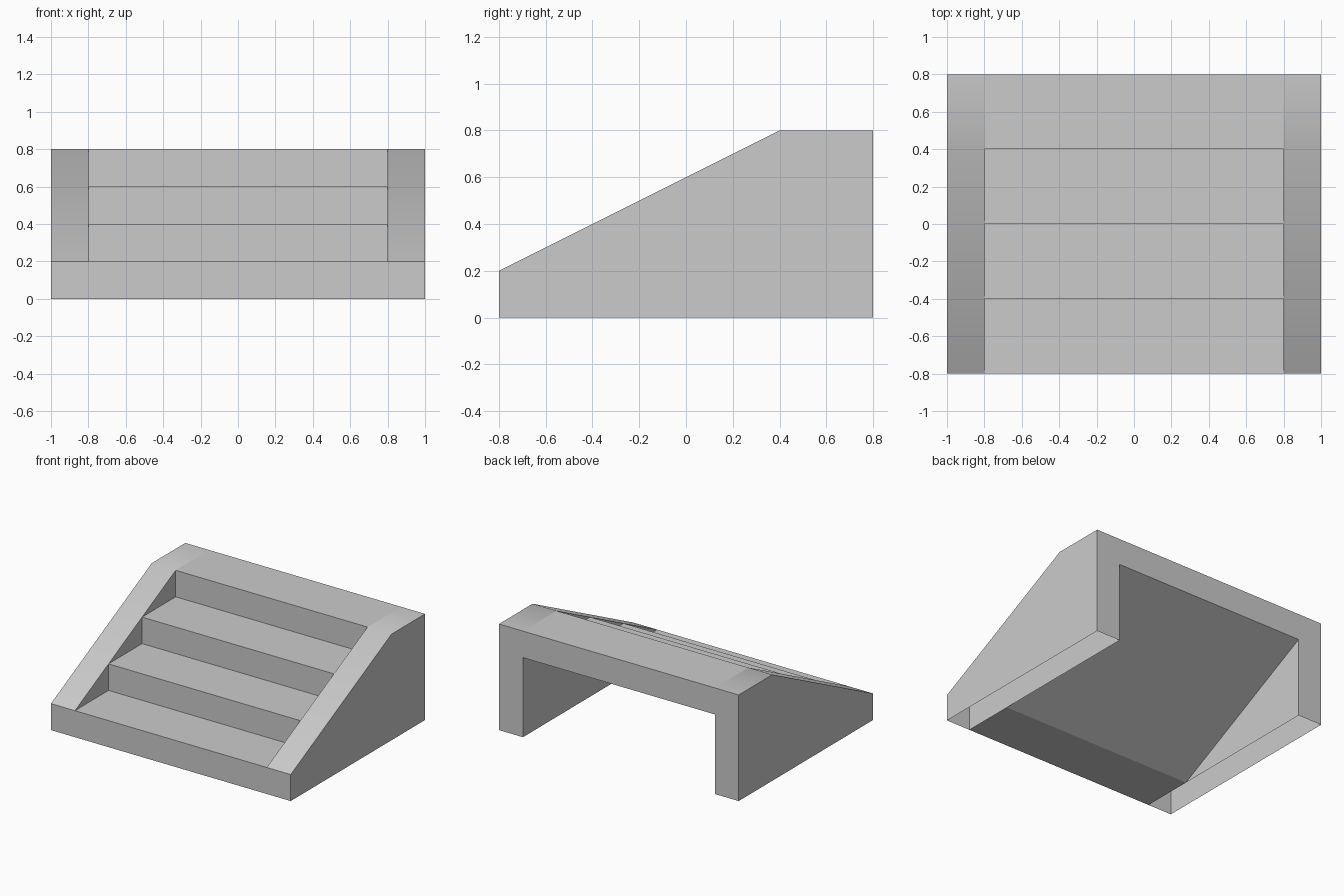
import bpy, bmesh, math

if "Cube" in bpy.data.objects:
    bpy.data.objects.remove(bpy.data.objects["Cube"])


def extrude_profile(name, profile, x0, x1, closed, caps):
    """Sweep a clockwise (y, z) profile along x; optionally leave the last edge or the ends open."""
    bm = bmesh.new()
    a = [bm.verts.new((x0, y, z)) for y, z in profile]
    b = [bm.verts.new((x1, y, z)) for y, z in profile]
    n = len(profile)
    for i in range(n if closed else n - 1):
        j = (i + 1) % n
        bm.faces.new((a[i], b[i], b[j], a[j]))
    if caps:
        bm.faces.new(a)
        bm.faces.new(b[::-1])
    mesh = bpy.data.meshes.new(name)
    bm.to_mesh(mesh)
    bm.free()
    obj = bpy.data.objects.new(name, mesh)
    bpy.context.collection.objects.link(obj)
    return obj


# Stair flight: three risers above the front block, sloped underside, ends closed by the side walls
steps_profile = [(-0.8, 0.0), (-0.8, 0.2)]
for i in range(3):
    y, z = -0.4 + 0.4 * i, 0.2 + 0.2 * i
    steps_profile += [(y, z), (y, z + 0.2)]
steps_profile += [(0.8, 0.8), (0.8, 0.6), (-0.4, 0.0)]
extrude_profile("steps", steps_profile, -0.8, 0.8, closed=True, caps=False)

# Side walls: hollow shells open at the bottom, mirrored across x
wall_profile = [(-0.8, 0.0), (-0.8, 0.2), (0.4, 0.8), (0.8, 0.8), (0.8, 0.0)]
wall = extrude_profile("side_walls", wall_profile, 0.8, 1.0, closed=False, caps=True)
mirror = wall.modifiers.new("mirror", 'MIRROR')
mirror.use_mirror_merge = False

# Soft bend where the sloped rail meets the flat top
bpy.ops.object.select_all(action='DESELECT')
wall.select_set(True)
bpy.context.view_layer.objects.active = wall
bpy.ops.object.shade_smooth_by_angle(angle=math.radians(30))
